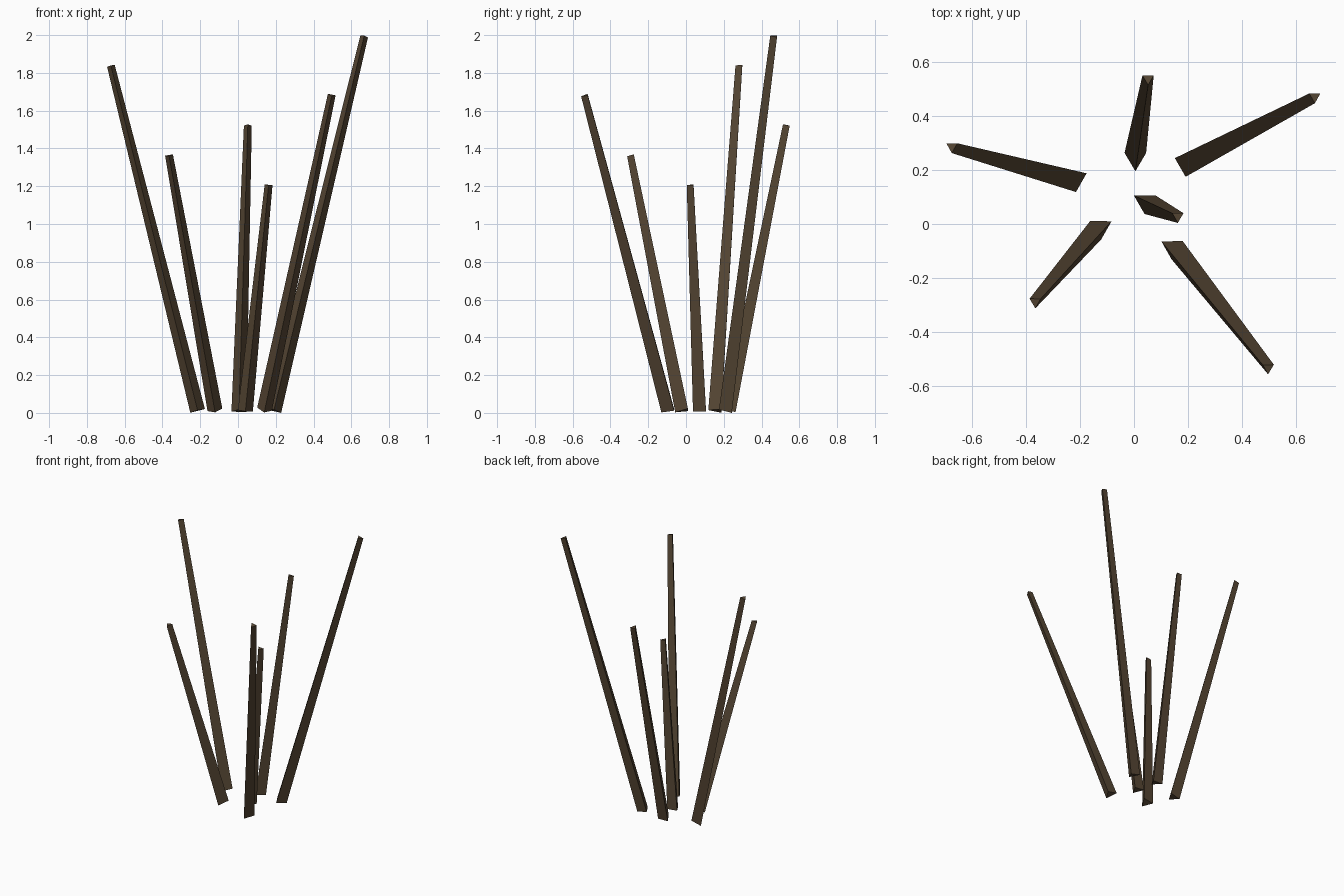
import bpy, bmesh, math
from mathutils import Vector

if "Cube" in bpy.data.objects:
    bpy.data.objects.remove(bpy.data.objects["Cube"])

bark = bpy.data.materials.new("dark_brown_wood")
bark.diffuse_color = (0.093, 0.062, 0.034, 1)
bark.use_nodes = True
bark.node_tree.nodes["Principled BSDF"].inputs["Base Color"].default_value = bark.diffuse_color

BASE_R, TIP_R = 0.046, 0.024


def stick(name, base, tip):
    """Tapered three-sided stick, cut square to its axis at both ends."""
    base, tip = Vector(base), Vector(tip)
    axis = tip - base
    turn = Vector((0, 0, 1)).rotation_difference(axis)
    bm = bmesh.new()
    rings = []
    for centre, r in ((base, BASE_R), (tip, TIP_R)):
        ring = []
        for k in range(3):
            # one corner of the triangle points to the front
            a = -math.pi / 2 + k * 2 * math.pi / 3
            corner = Vector((r * math.cos(a), r * math.sin(a), 0))
            ring.append(bm.verts.new(centre + turn @ corner))
        rings.append(ring)
    low, high = rings
    bm.faces.new(low[::-1])
    bm.faces.new(high)
    for k in range(3):
        n = (k + 1) % 3
        bm.faces.new((low[k], low[n], high[n], high[k]))
    mesh = bpy.data.meshes.new(name)
    bm.to_mesh(mesh)
    bm.free()
    mesh.materials.append(bark)
    bpy.context.collection.objects.link(bpy.data.objects.new(name, mesh))


# Sticks from shortest to tallest: base centre, tip centre
stick("stick_middle", (0.039, 0.083, 0.010), (0.162, 0.028, 1.207))
stick("stick_front_left", (-0.122, -0.012, 0.012), (-0.365, -0.288, 1.363))
stick("stick_back", (0.005, 0.240, 0.010), (0.052, 0.537, 1.523))
stick("stick_front_right", (0.140, -0.086, 0.014), (0.496, -0.532, 1.682))
stick("stick_back_left", (-0.214, 0.164, 0.012), (-0.673, 0.286, 1.838))
stick("stick_back_right", (0.190, 0.220, 0.012), (0.668, 0.470, 1.994))
